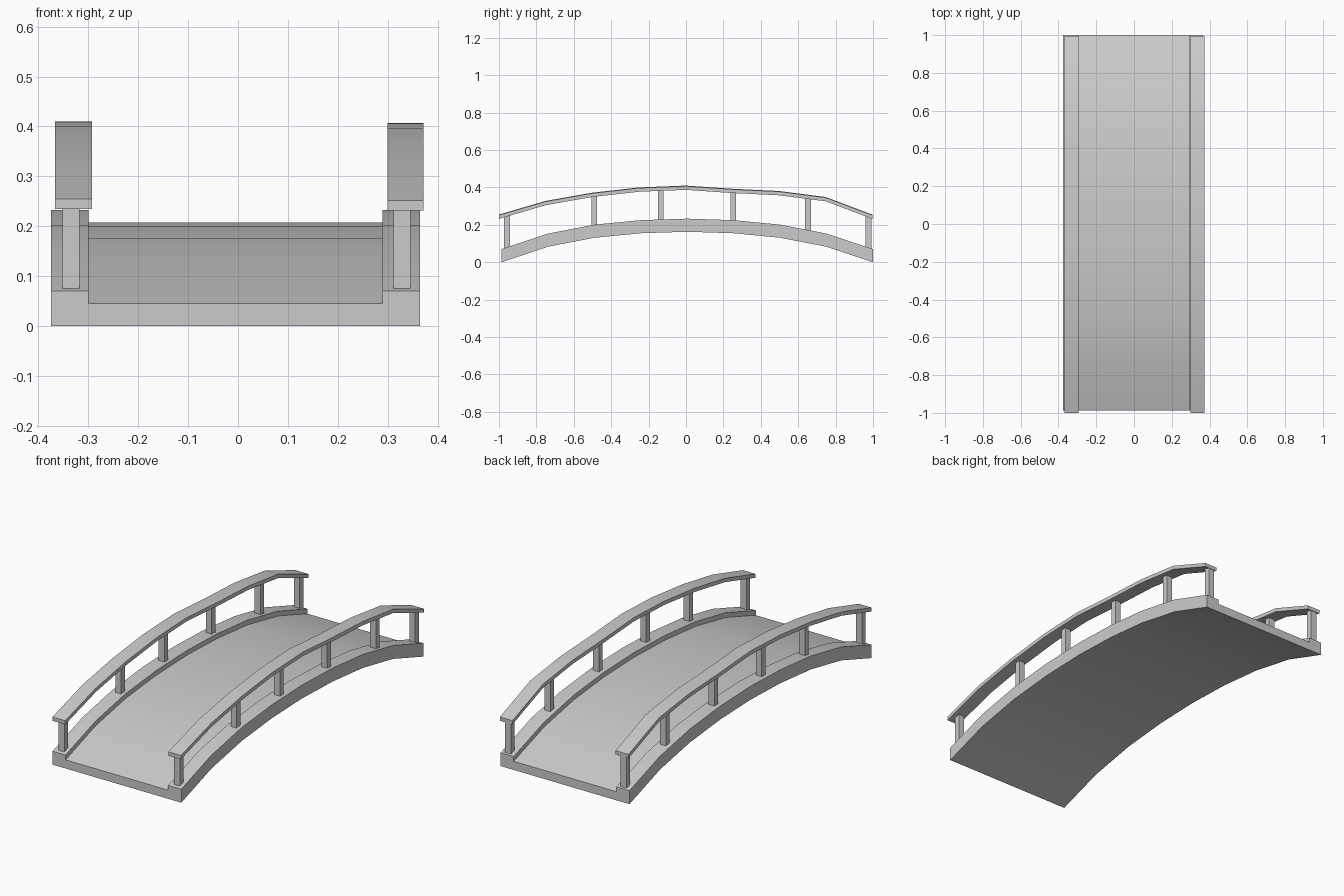
import bpy, bmesh, math

cube = bpy.data.objects.get("Cube")
if cube:
    bpy.data.objects.remove(cube, do_unlink=True)

grey = bpy.data.materials.new("light_grey")
grey.use_nodes = True
GREY = (0.6, 0.6, 0.6, 1)
grey.diffuse_color = GREY
grey.node_tree.nodes["Principled BSDF"].inputs["Base Color"].default_value = GREY


def sweep(name, section, path):
    """Sweep a closed (x, z) section along a (y, z) path, keeping it upright."""
    bm = bmesh.new()
    rings = [[bm.verts.new((x, y, z + h)) for x, z in section] for y, h in path]
    n = len(section)
    for a, b in zip(rings, rings[1:]):
        for i in range(n):
            j = (i + 1) % n
            bm.faces.new((a[i], a[j], b[j], b[i]))
    bm.faces.new(rings[0])
    bm.faces.new(rings[-1])
    bmesh.ops.recalc_face_normals(bm, faces=bm.faces[:])
    mesh = bpy.data.meshes.new(name)
    bm.to_mesh(mesh)
    bm.free()
    mesh.materials.append(grey)
    obj = bpy.data.objects.new(name, mesh)
    bpy.context.collection.objects.link(obj)
    bpy.ops.object.select_all(action='DESELECT')
    obj.select_set(True)
    bpy.context.view_layer.objects.active = obj
    bpy.ops.object.shade_smooth_by_angle(angle=math.radians(30))
    return obj


def height(path, y):
    """Height of a path at y."""
    for (y0, z0), (y1, z1) in zip(path, path[1:]):
        if y <= y1:
            break
    return z0 + (z1 - z0) * (y - y0) / (y1 - y0)


# Arched span: deck with a raised curb along each edge
rise = [0, 0.083, 0.131, 0.155, 0.163]
rise += rise[-2::-1]
arch = [(-0.987 + i * 1.987 / 8, z) for i, z in enumerate(rise)]
CURB, DECK = 0.07, 0.045
sweep("deck_and_curbs",
      [(-0.375, 0), (0.365, 0), (0.365, CURB), (0.29, CURB),
       (0.29, DECK), (-0.30, DECK), (-0.30, CURB), (-0.375, CURB)], arch)

# Handrails: a slightly uneven curve, given by the top surface
tops = [0.253, 0.326, 0.37, 0.398, 0.408, 0.391, 0.379, 0.347, 0.253]
rail = [(-1 + i * 1.996 / 8, z) for i, z in enumerate(tops)]
THICK = 0.02
post_positions = [-0.957, -0.49, -0.134, 0.253, 0.652, 0.976]

for side, x0, x1, post_x, lift in (("left", 0.30, 0.372, 0.329, -0.001),
                                   ("right", -0.367, -0.293, -0.335, 0.002)):
    sweep(side + "_handrail",
          [(x0, lift - THICK), (x1, lift - THICK), (x1, lift), (x0, lift)], rail)
    # Posts: stand on the curb and end just inside the rail
    for k, y in enumerate(post_positions):
        low = height(arch, y) + CURB - 0.005
        high = height(rail, y) - THICK + 0.004
        w, d = 0.017, 0.015
        sweep(f"{side}_post_{k + 1}",
              [(post_x - w, low), (post_x + w, low),
               (post_x + w, high), (post_x - w, high)],
              [(y - d, 0), (y + d, 0)])
